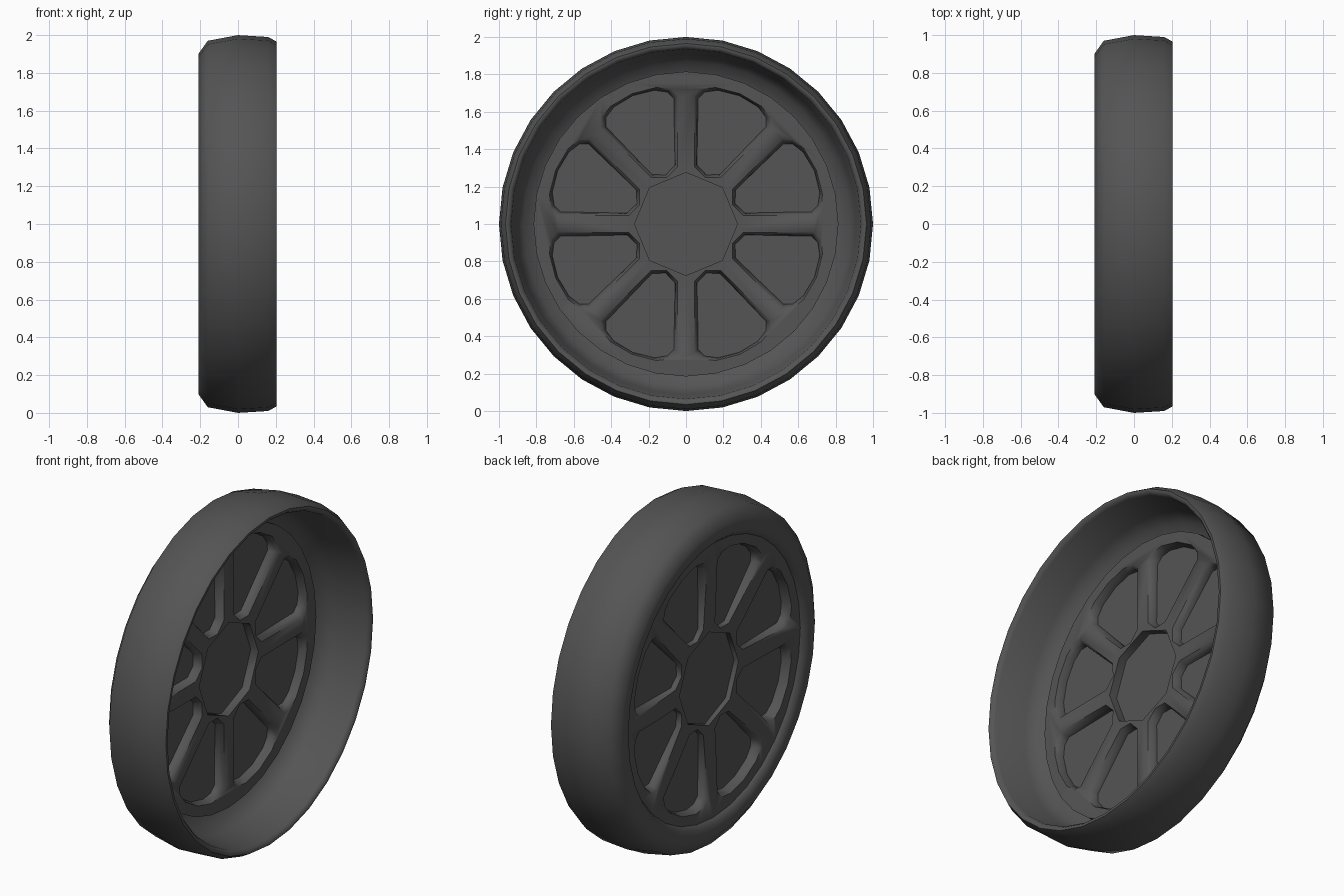
import bpy, bmesh
from math import sin, cos, pi

if "Cube" in bpy.data.objects:
    bpy.data.objects.remove(bpy.data.objects["Cube"])

mat = bpy.data.materials.new("dark_grey")
mat.diffuse_color = (0.09, 0.09, 0.09, 1)
mat.use_nodes = True
mat.node_tree.nodes["Principled BSDF"].inputs["Base Color"].default_value = mat.diffuse_color


def finish(name, bm, smooth=None):
    bmesh.ops.recalc_face_normals(bm, faces=bm.faces)
    me = bpy.data.meshes.new(name)
    bm.to_mesh(me)
    bm.free()
    ob = bpy.data.objects.new(name, me)
    bpy.context.collection.objects.link(ob)
    me.materials.append(mat)
    if smooth:
        shade(ob, smooth)
    return ob


def shade(ob, angle):
    bpy.ops.object.select_all(action='DESELECT')
    ob.select_set(True)
    bpy.context.view_layer.objects.active = ob
    bpy.ops.object.shade_smooth_by_angle(angle=angle)


def loft(bm, rings, closed=False):
    """Bridge rings of (x, y, z) points; cap the ends unless closed."""
    vs = [[bm.verts.new(p) for p in r] for r in rings]
    n = len(vs[0])
    for i in range(len(vs) if closed else len(vs) - 1):
        a, b = vs[i], vs[(i + 1) % len(vs)]
        for j in range(n):
            k = (j + 1) % n
            bm.faces.new((a[j], a[k], b[k], b[j]))
    if not closed:
        bm.faces.new(vs[0])
        bm.faces.new(vs[-1])


def ring(x, r, n=32):
    return [(x, r * cos(2 * pi * i / n), 1 + r * sin(2 * pi * i / n)) for i in range(n)]


# tyre and barrel, revolved about x
profile = [(-0.21, 0.90), (-0.16, 0.97), (0, 1.0), (0.16, 0.99), (0.205, 0.965),
           (0.205, 0.95), (0.185, 0.935), (0.0, 0.91), (-0.07, 0.87), (-0.10, 0.80),
           (-0.17, 0.80), (-0.205, 0.83)]
bm = bmesh.new()
loft(bm, [ring(x, r) for x, r in profile], closed=True)
finish("tyre", bm, 1.0)

# spoked disc, its outer face dished slightly toward the hub
X0, XM, X1 = -0.18, -0.115, -0.06
bm = bmesh.new()
loft(bm, [ring(-0.15, 0.29), ring(X0, 0.815), ring(X1, 0.815)])
spokes = finish("spokes", bm)

# window and hub cutters: windows flare from mid depth to both faces
half = [(0.285, 0.0), (0.315, 0.066), (0.645, 0.195), (0.69, 0.175), (0.725, 0.115), (0.742, 0.0)]
outline = half + [(u, -v) for u, v in half[-2:0:-1]]
flare = [(-0.2, 1.3), (-0.18, 1.15), (-0.15, 1.05), (XM, 1.0),
         (-0.085, 1.04), (-0.06, 1.14), (-0.04, 1.26)]
bm = bmesh.new()
for i in range(8):
    a = pi / 8 + i * pi / 4
    rings = []
    for x, s in flare:
        # flare sideways and outward, keep the inner tip near the hub rim
        pts = [(0.55 + (u - 0.55) * (1 + (s - 1) * 0.45), v * s) for u, v in outline]
        rings.append([(x, u * cos(a) - v * sin(a), 1 + u * sin(a) + v * cos(a)) for u, v in pts])
    loft(bm, rings)
loft(bm, [ring(X0 - 0.02, 0.275, 8), ring(X1 + 0.02, 0.275, 8)])
cutter = finish("window_cutter", bm)
cutter.hide_render = True

mod = spokes.modifiers.new("windows", 'BOOLEAN')
mod.object = cutter
mod.solver = 'EXACT'
mod.use_self = True
bpy.context.view_layer.objects.active = spokes
spokes.select_set(True)
bpy.ops.object.modifier_apply(modifier=mod.name)
bpy.data.objects.remove(cutter)
shade(spokes, 1.0)

# thin backing panel closing the windows and hub
bm = bmesh.new()
loft(bm, [ring(XM - 0.006, 0.8), ring(XM + 0.006, 0.8)])
finish("backing_panel", bm)
